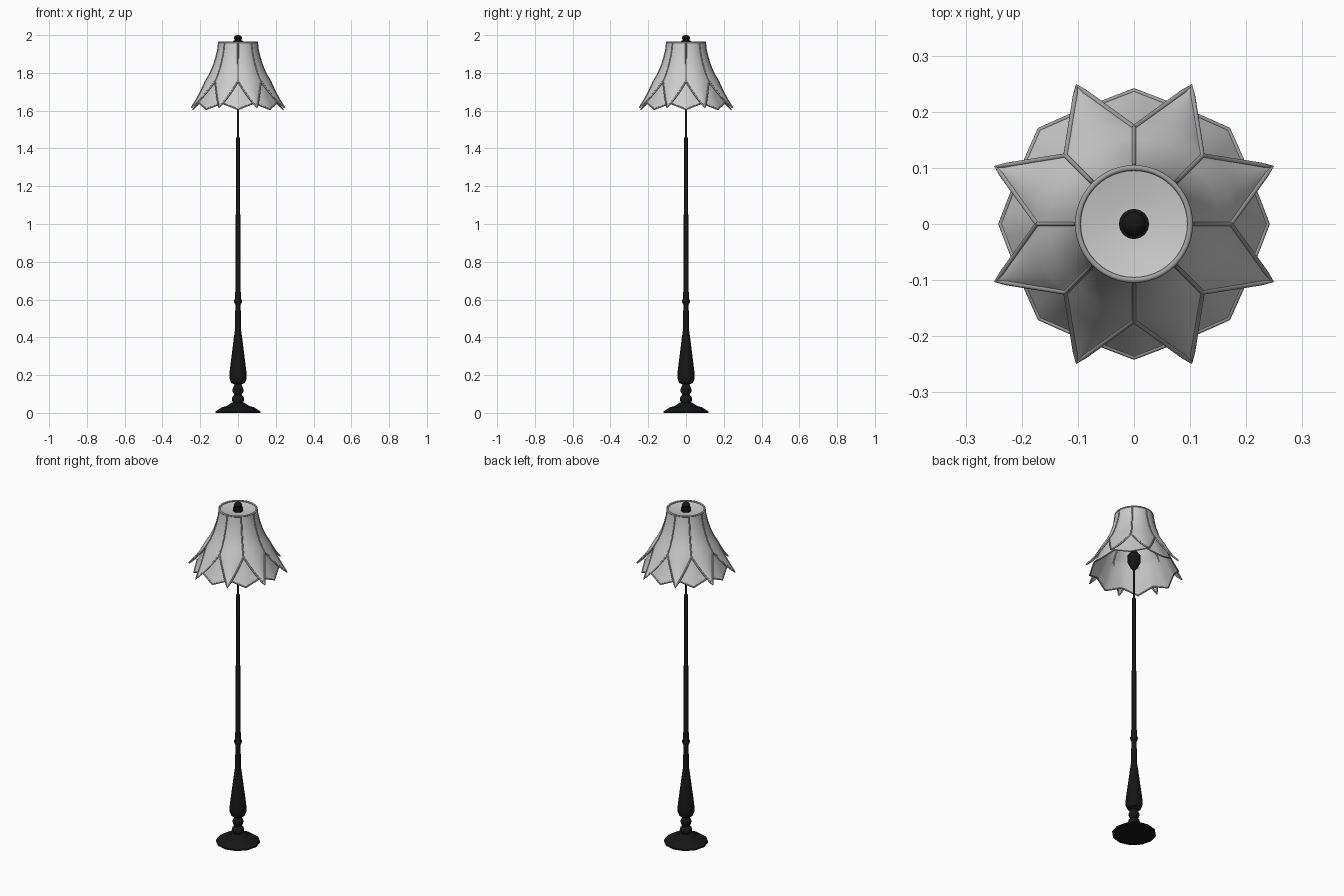
import bpy, bmesh, math
from math import sin, cos, pi, radians
from mathutils import Vector, Matrix

cube = bpy.data.objects.get("Cube")
if cube:
    bpy.data.objects.remove(cube)

PETALS = 8
STEP = 2 * pi / PETALS
HALF = STEP / 2
JOIN_R, JOIN_Z = 0.172, 1.755      # where neighbouring petals part
TIP_R, TIP_Z = 0.266, 1.617        # outer petal tip
BELL = [(0.102, 1.96), (0.106, 1.925), (0.115, 1.885), (0.129, 1.84), (0.148, 1.795), (JOIN_R, JOIN_Z)]


def material(name, rgb, rough):
    m = bpy.data.materials.new(name)
    m.use_nodes = True
    m.diffuse_color = (*rgb, 1)
    node = m.node_tree.nodes["Principled BSDF"]
    node.inputs["Base Color"].default_value = (*rgb, 1)
    node.inputs["Roughness"].default_value = rough
    return m


black = material("black metal", (0.008, 0.008, 0.008), 0.5)
cloth = material("pale shade cloth", (0.6, 0.6, 0.6), 0.7)
trim = material("grey trim", (0.36, 0.36, 0.36), 0.6)


def finish(obj, mat, angle):
    obj.data.materials.append(mat)
    bpy.ops.object.select_all(action='DESELECT')
    obj.select_set(True)
    bpy.context.view_layer.objects.active = obj
    if obj.type == 'CURVE':
        bpy.ops.object.convert(target='MESH')
    bpy.ops.object.shade_smooth_by_angle(angle=radians(angle))


def mesh_object(name, bm, mat, angle=40):
    mesh = bpy.data.meshes.new(name)
    bm.to_mesh(mesh)
    bm.free()
    obj = bpy.data.objects.new(name, mesh)
    bpy.context.collection.objects.link(obj)
    finish(obj, mat, angle)


def lathe(name, profile, sides, mat, angle=40):
    bm = bmesh.new()
    verts = [bm.verts.new((r, 0, z)) for r, z in profile]
    edges = [bm.edges.new(pair) for pair in zip(verts, verts[1:])]
    bmesh.ops.spin(bm, geom=verts + edges, cent=(0, 0, 0), axis=(0, 0, 1),
                   angle=2 * pi, steps=sides, use_duplicate=False)
    bmesh.ops.remove_doubles(bm, verts=bm.verts, dist=1e-5)
    bmesh.ops.recalc_face_normals(bm, faces=bm.faces)
    mesh_object(name, bm, mat, angle)


def grid_faces(bm, rows):
    rows = [[bm.verts.new(p) for p in row] for row in rows]
    for top, low in zip(rows, rows[1:]):
        for i in range(len(top) - 1):
            bm.faces.new((top[i], low[i], low[i + 1], top[i + 1]))


def tubes(name, paths, radius, cyclic=False):
    curve = bpy.data.curves.new(name, 'CURVE')
    curve.dimensions = '3D'
    curve.bevel_depth = radius
    curve.bevel_resolution = 2
    curve.use_fill_caps = True
    for path in paths:
        spline = curve.splines.new('POLY')
        spline.points.add(len(path) - 1)
        for point, p in zip(spline.points, path):
            point.co = (*p, 1)
        spline.use_cyclic_u = cyclic
    obj = bpy.data.objects.new(name, curve)
    bpy.context.collection.objects.link(obj)
    finish(obj, trim, 60)


def polar(r, a, z):
    return Vector((r * cos(a), r * sin(a), z))


def turned(path, a):
    return [Matrix.Rotation(a, 3, 'Z') @ Vector(p) for p in path]


# Turned stand: foot, beads, vase and stepped pole
lathe("foot", [(0, 0), (0.118, 0), (0.118, 0.008), (0.1, 0.02), (0.085, 0.03), (0.06, 0.036),
               (0.045, 0.046), (0.032, 0.055), (0, 0.055)], 12, black)
lathe("vase_stem", [(0, 0.05), (0.024, 0.05), (0.033, 0.068), (0.03, 0.085), (0.018, 0.095),
                    (0.027, 0.108), (0.03, 0.122), (0.024, 0.138), (0.018, 0.15), (0.036, 0.158),
                    (0.045, 0.18), (0.046, 0.2), (0.043, 0.23), (0.033, 0.31), (0.023, 0.39),
                    (0.016, 0.44), (0.014, 0.58), (0, 0.58)], 16, black)
lathe("pole_collar", [(0, 0.575), (0.016, 0.575), (0.021, 0.588), (0.021, 0.596), (0.015, 0.606),
                      (0.016, 0.64), (0, 0.64)], 16, black)
lathe("pole", [(0.014, 0.6), (0.012, 1.05), (0.0105, 1.055), (0.0095, 1.455), (0.0065, 1.46),
               (0.0065, 1.955)], 12, black)
lathe("lamp_socket", [(0.006, 1.625), (0.02, 1.645), (0.035, 1.675), (0.036, 1.715),
                      (0.018, 1.735), (0.006, 1.74)], 16, black)
lathe("finial", [(0, 1.945), (0.026, 1.95), (0.027, 1.968), (0.018, 1.974), (0.022, 1.984),
                 (0.018, 1.994), (0.008, 2.0), (0, 2.0)], 16, black)

# Dished cover inside the top rim
lathe("shade_top", [(0, 1.945), (0.05, 1.949), (0.101, 1.96)], 32, cloth, 60)


# Outer petals: bell panels that narrow to pointed tips
def petal_point(u, s):
    edge = JOIN_R * cos(HALF) * (1 - s) + TIP_R * s
    mid = JOIN_R * 1.03 * (1 - s) + TIP_R * s
    across = JOIN_R * sin(HALF) * (1 - s) * u
    drop = s + 0.25 * s * (1 - s)
    return Vector((edge + (mid - edge) * (1 - u * u), across, JOIN_Z + (TIP_Z - JOIN_Z) * drop))


US = [i / 4 - 1 for i in range(9)]
SS = [i / 7 for i in range(1, 8)]
bm = bmesh.new()
for k in range(PETALS):
    rows = []
    for i, (r, z) in enumerate(BELL):
        bulge = 0.03 * i / (len(BELL) - 1)
        rows.append([polar(r * (1 + bulge * (1 - u * u)), u * HALF, z) for u in US])
    rows += [[petal_point(u, s) for u in US] for s in SS]
    grid_faces(bm, [turned(row, HALF + k * STEP) for row in rows])
bmesh.ops.remove_doubles(bm, verts=bm.verts, dist=1e-5)
mesh_object("outer_petals", bm, cloth, 60)

# Lower petals: a pointed skirt behind the gaps
UNDER_TIP = Vector((0.238, 0, 1.607))
UNDER_VALLEY = polar(0.222, HALF, 1.64)


def skirt_edge(u):
    p = UNDER_TIP.lerp(UNDER_VALLEY, abs(u))
    return Vector((p.x, p.y * (1 if u > 0 else -1), p.z))


bm = bmesh.new()
for k in range(PETALS):
    rows = []
    for i in range(6):
        t = i / 5
        row = []
        for u in US:
            p = polar(JOIN_R - 0.006, u * HALF, JOIN_Z + 0.008).lerp(skirt_edge(u), t)
            p.z -= 0.02 * t * (1 - t)
            row.append(p)
        rows.append(row)
    grid_faces(bm, [turned(row, k * STEP) for row in rows])
bmesh.ops.remove_doubles(bm, verts=bm.verts, dist=1e-5)
mesh_object("lower_petals", bm, cloth, 60)

# Piping along seams, petal edges, skirt hem and top rim
seam = [(r, 0, z) for r, z in BELL]
tubes("seam_piping", [turned(seam, k * STEP) for k in range(PETALS)], 0.004)
outline = [petal_point(-1, s) for s in [0] + SS] + [petal_point(1, s) for s in SS[-2::-1] + [0]]
tubes("petal_piping", [turned(outline, HALF + k * STEP) for k in range(PETALS)], 0.0045)
hem = [p for k in range(PETALS) for p in turned([skirt_edge(u) for u in US[:-1]], k * STEP)]
tubes("hem_piping", [hem], 0.004, True)
tubes("rim_piping", [[polar(0.1, i * pi / 24, 1.962) for i in range(48)]], 0.005, True)
